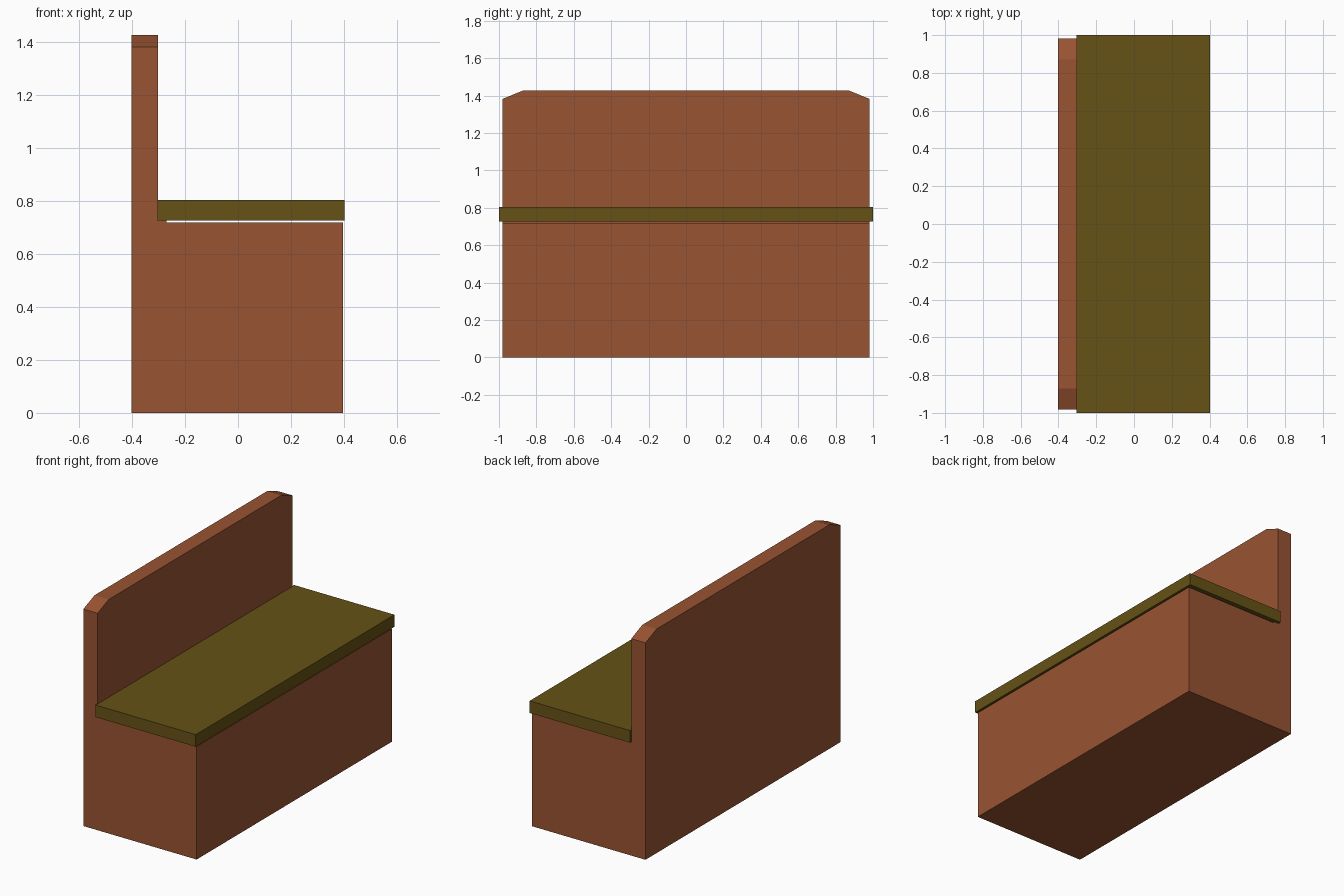
import bpy, bmesh
from mathutils import Vector

if "Cube" in bpy.data.objects:
    bpy.data.objects.remove(bpy.data.objects["Cube"])


def material(name, color):
    mat = bpy.data.materials.new(name)
    mat.diffuse_color = (*color, 1)
    mat.use_nodes = True
    mat.node_tree.nodes["Principled BSDF"].inputs["Base Color"].default_value = mat.diffuse_color
    return mat


def extrude_profile(name, profile, half_length, mat, corner_cuts=()):
    """Extrude an XZ profile along Y, then slice off corners with planes."""
    bm = bmesh.new()
    face = bm.faces.new([bm.verts.new((x, -half_length, z)) for x, z in profile])
    ext = bmesh.ops.extrude_face_region(bm, geom=[face])["geom"]
    bmesh.ops.translate(bm, vec=(0, 2 * half_length, 0),
                        verts=[v for v in ext if isinstance(v, bmesh.types.BMVert)])
    for point, normal in corner_cuts:
        cut = bmesh.ops.bisect_plane(bm, geom=bm.verts[:] + bm.edges[:] + bm.faces[:],
                                     plane_co=point, plane_no=normal, clear_outer=True)
        rim = [e for e in cut["geom_cut"] if isinstance(e, bmesh.types.BMEdge)]
        bmesh.ops.contextual_create(bm, geom=rim)
    bmesh.ops.recalc_face_normals(bm, faces=bm.faces[:])
    mesh = bpy.data.meshes.new(name)
    bm.to_mesh(mesh)
    bm.free()
    mesh.materials.append(mat)
    obj = bpy.data.objects.new(name, mesh)
    bpy.context.collection.objects.link(obj)
    return obj


wood = material("red_wood", (0.318, 0.087, 0.031))
cushion = material("olive_fabric", (0.133, 0.084, 0.008))

# Body: chest and backrest in one L profile, with a small ledge under the seat
HALF, TOP = 0.982, 1.427
body_profile = [(-0.402, 0), (0.396, 0), (0.396, 0.719), (-0.27, 0.719),
                (-0.27, 0.727), (-0.302, 0.727), (-0.302, TOP), (-0.402, TOP)]
# Shallow chamfers on the two upper backrest corners
cuts = [((0, side * HALF, TOP - 0.045), Vector((0, side * 0.045, 0.111)).normalized())
        for side in (-1, 1)]
extrude_profile("bench_body", body_profile, HALF, wood, cuts)

# Seat board, slightly overhanging the body
seat_profile = [(-0.305, 0.727), (0.402, 0.727), (0.402, 0.804), (-0.305, 0.804)]
extrude_profile("seat", seat_profile, 1.0, cushion)
